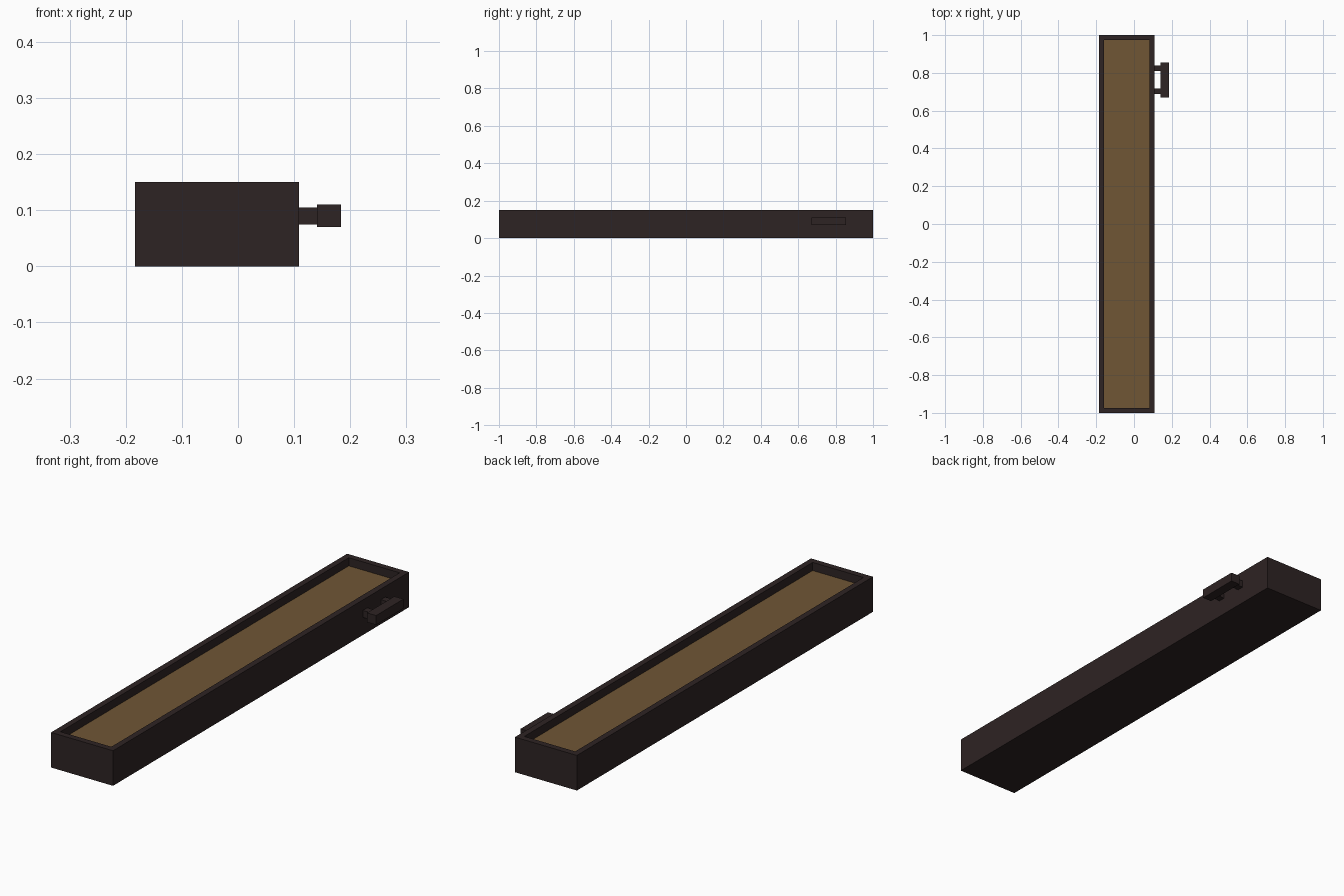
import bpy, bmesh
from mathutils import Vector

if "Cube" in bpy.data.objects:
    bpy.data.objects.remove(bpy.data.objects["Cube"])


def material(name, rgb):
    m = bpy.data.materials.new(name)
    m.diffuse_color = (*rgb, 1)
    m.use_nodes = True
    m.node_tree.nodes["Principled BSDF"].inputs["Base Color"].default_value = m.diffuse_color
    return m


dark = material("dark_wood", (0.027, 0.017, 0.017))
tan = material("tan_base", (0.16, 0.092, 0.036))


def box(name, lo, hi, shape=None):
    """Box between two corners, with an optional bmesh edit."""
    lo, hi = Vector(lo), Vector(hi)
    bm = bmesh.new()
    bmesh.ops.create_cube(bm, size=1)
    for v in bm.verts:
        v.co = (lo + hi) / 2 + v.co * (hi - lo)
    bm.normal_update()
    if shape:
        shape(bm)
    me = bpy.data.meshes.new(name)
    bm.to_mesh(me)
    bm.free()
    me.materials.append(dark)
    me.materials.append(tan)
    ob = bpy.data.objects.new(name, me)
    bpy.context.collection.objects.link(ob)
    return ob


# Tray: inset the top, sink it and colour the floor
def hollow(bm):
    top = next(f for f in bm.faces if f.normal.z > 0.9)
    bmesh.ops.inset_region(bm, faces=[top], thickness=0.037)
    new = bmesh.ops.extrude_discrete_faces(bm, faces=[top])["faces"][0]
    for v in new.verts:
        v.co.z -= 0.035
    new.material_index = 1


box("tray", (-0.184, -1, 0), (0.109, 1, 0.15), hollow)

# Side handle: bar on two posts
box("handle_bar", (0.141, 0.67, 0.07), (0.184, 0.855, 0.11))
for i, y in enumerate((0.703, 0.824)):
    box(f"handle_post_{i + 1}", (0.105, y - 0.015, 0.075), (0.145, y + 0.015, 0.105))
